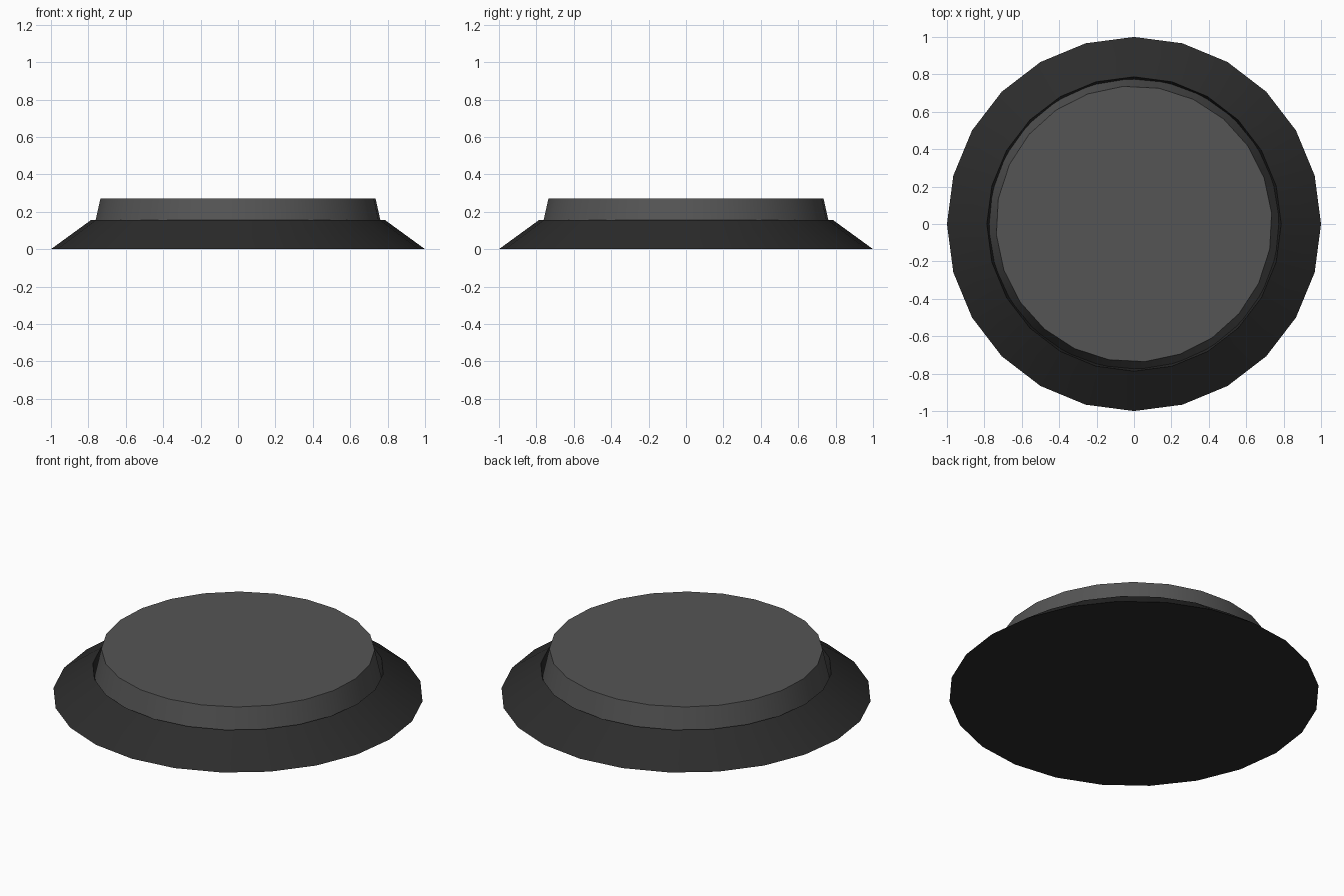
import bpy, bmesh, math

if "Cube" in bpy.data.objects:
    bpy.data.objects.remove(bpy.data.objects["Cube"])

SIDES = 24


def material(name, value):
    m = bpy.data.materials.new(name)
    m.diffuse_color = (value, value, value, 1)
    m.use_nodes = True
    m.node_tree.nodes["Principled BSDF"].inputs["Base Color"].default_value = m.diffuse_color
    return m


def lathe(name, profile, mat, turn=0.0):
    """Solid of revolution from (radius, z) points, closed by a disc at each end."""
    bm = bmesh.new()
    rings = []
    for r, z in profile:
        angles = [math.radians(turn) + 2 * math.pi * i / SIDES for i in range(SIDES)]
        rings.append([bm.verts.new((r * math.cos(a), r * math.sin(a), z)) for a in angles])
    for low, high in zip(rings, rings[1:]):
        for i in range(SIDES):
            j = (i + 1) % SIDES
            bm.faces.new((low[i], low[j], high[j], high[i]))
    bm.faces.new(rings[0][::-1])
    bm.faces.new(rings[-1])
    bmesh.ops.recalc_face_normals(bm, faces=bm.faces)
    mesh = bpy.data.meshes.new(name)
    bm.to_mesh(mesh)
    bm.free()
    mesh.materials.append(mat)
    obj = bpy.data.objects.new(name, mesh)
    bpy.context.collection.objects.link(obj)
    # Smooth round the sides, sharp at the rims
    bpy.ops.object.select_all(action='DESELECT')
    obj.select_set(True)
    bpy.context.view_layer.objects.active = obj
    bpy.ops.object.shade_smooth_by_angle(angle=math.radians(25))
    return obj


# Sloping collar with a narrow groove just inside its upper rim
lathe("base_collar", [(1.0, 0.0), (0.787, 0.155), (0.77, 0.06)],
      material("dark_base", 0.025))

# Tapered button sunk into the collar, turned slightly
lathe("button_cap", [(0.787, 0.05), (0.738, 0.27)],
      material("grey_cap", 0.09), turn=4.5)
